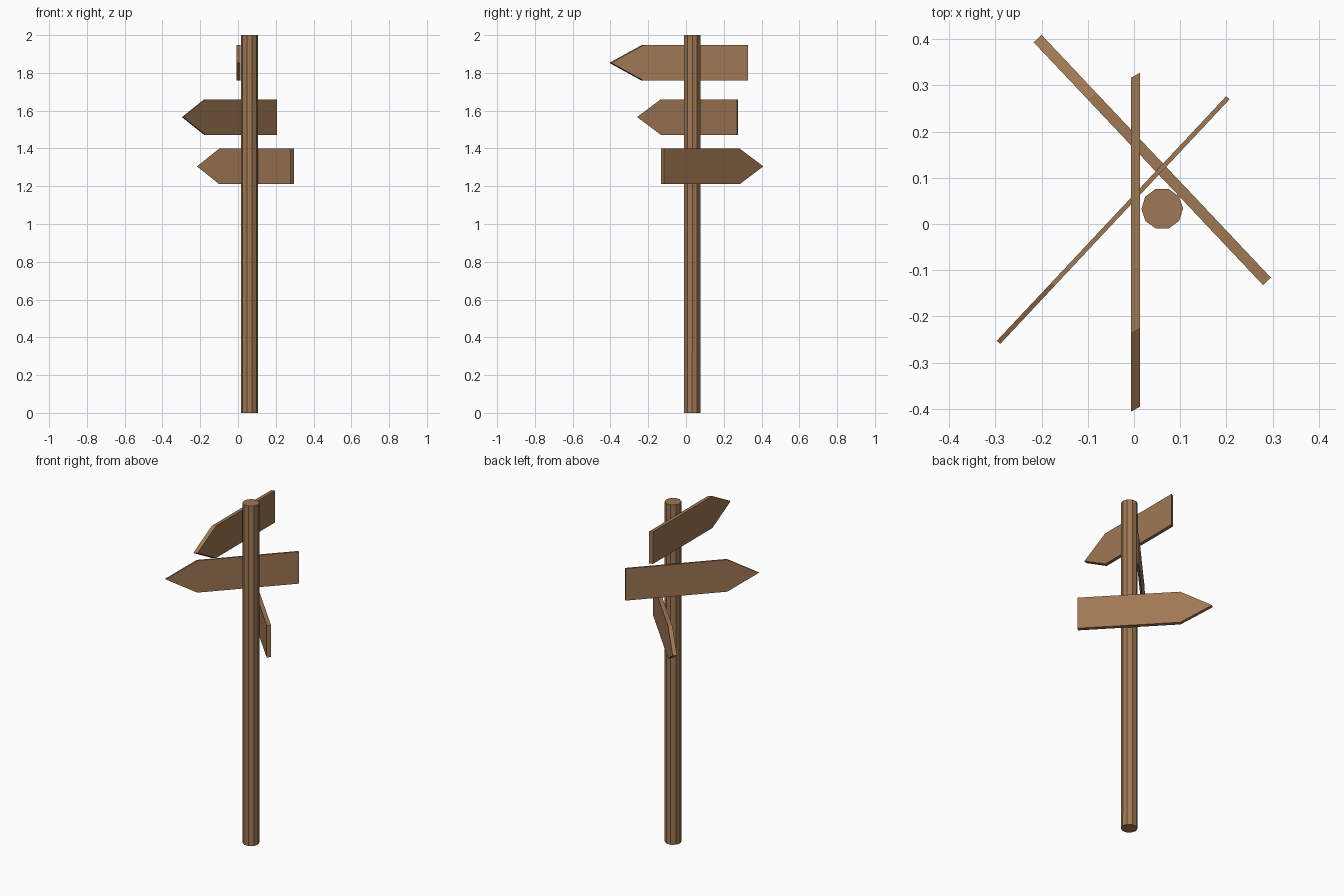
import bpy, bmesh
from mathutils import Vector

cube = bpy.data.objects.get("Cube")
if cube:
    bpy.data.objects.remove(cube, do_unlink=True)

# Single wood colour
wood = bpy.data.materials.new("brown wood")
wood.use_nodes = True
colour = (0.35, 0.188, 0.09, 1)
wood.diffuse_color = colour
bsdf = next(n for n in wood.node_tree.nodes if n.type == 'BSDF_PRINCIPLED')
bsdf.inputs["Base Color"].default_value = colour
bsdf.inputs["Roughness"].default_value = 0.9


def finish(name, bm):
    bmesh.ops.recalc_face_normals(bm, faces=bm.faces)
    mesh = bpy.data.meshes.new(name)
    bm.to_mesh(mesh)
    bm.free()
    mesh.materials.append(wood)
    obj = bpy.data.objects.new(name, mesh)
    bpy.context.collection.objects.link(obj)
    return obj


def arrow_board(name, tip, tail, offset, z, half_height=0.094, head=0.237):
    """Pointed plank from tip to tail; offset is the step to its second face."""
    tip, tail = Vector((*tip, z)), Vector((*tail, z))
    shoulder = tip.lerp(tail, head)
    up = Vector((0, 0, half_height))
    outline = [tip, shoulder + up, tail + up, tail - up, shoulder - up]
    bm = bmesh.new()
    face = bm.faces.new([bm.verts.new(p) for p in outline])
    ext = bmesh.ops.extrude_face_region(bm, geom=[face], use_keep_orig=True)
    moved = [g for g in ext["geom"] if isinstance(g, bmesh.types.BMVert)]
    bmesh.ops.translate(bm, verts=moved, vec=(*offset, 0))
    return finish(name, bm)


# Ten-sided post
bm = bmesh.new()
bmesh.ops.create_cone(bm, cap_ends=True, segments=10,
                      radius1=0.045, radius2=0.045, depth=2)
# Keep a corner on the x axis
corner = max(bm.verts, key=lambda v: v.co.x).co
turn = Vector((1, 0)).angle_signed(Vector((corner.x, corner.y)))
for v in bm.verts:
    xy = Vector((v.co.x, v.co.y, 0))
    xy.rotate(Vector((corner.x, corner.y, 0)).rotation_difference(Vector((1, 0, 0))))
    v.co = (xy.x + 0.061, xy.y + 0.033, v.co.z + 1)
finish("post", bm)

# Direction boards
arrow_board("top_sign", (-0.007, -0.406), (-0.007, 0.316), (0.02, 0.011), 1.853)
arrow_board("middle_sign", (-0.297, -0.253), (0.199, 0.276), (0.008, -0.006), 1.566)
arrow_board("bottom_sign", (-0.217, 0.393), (0.279, -0.132), (0.017, 0.016), 1.305)
